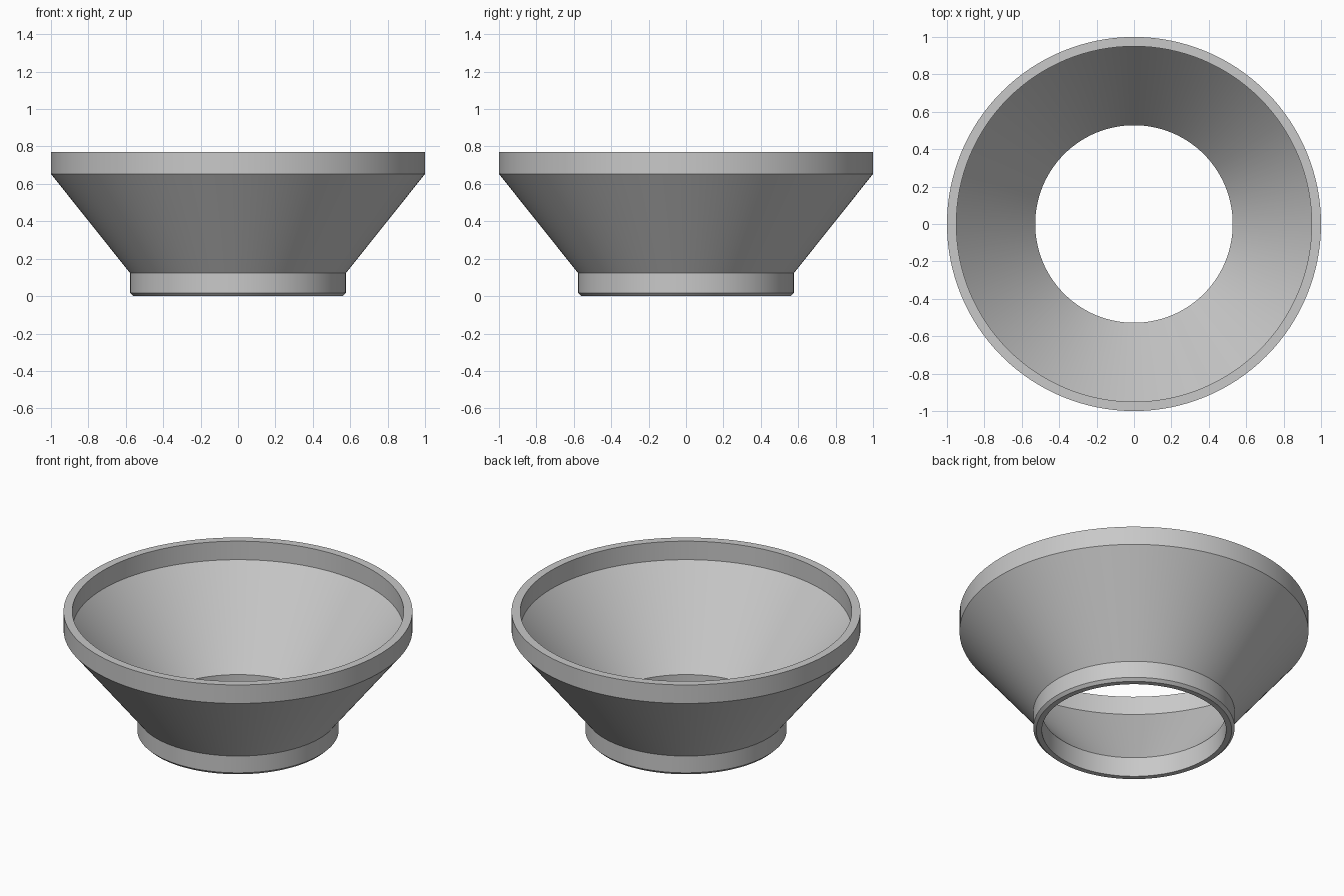
import bpy
import bmesh
import math

cube = bpy.data.objects.get("Cube")
if cube:
    bpy.data.objects.remove(cube, do_unlink=True)

SEGMENTS = 128

# Single plain grey
grey = bpy.data.materials.new("light_grey")
grey.use_nodes = True
colour = (0.58, 0.58, 0.58, 1.0)
grey.diffuse_color = colour
grey.node_tree.nodes["Principled BSDF"].inputs["Base Color"].default_value = colour

# Closed wall section (radius, height): outside going up, then inside going down
section = [
    (0.56, 0.0), (0.577, 0.017),      # chamfered foot
    (0.577, 0.123), (1.0, 0.653),     # collar and flared cone
    (1.0, 0.77), (0.95, 0.77),        # rim
    (0.95, 0.653), (0.528, 0.123),    # inner cone
    (0.528, 0.0),                     # bore
]


def lathe(name, profile, material):
    """Revolve a closed section around the z axis."""
    bm = bmesh.new()
    rings = []
    for i in range(SEGMENTS):
        a = math.tau * i / SEGMENTS
        rings.append([bm.verts.new((r * math.cos(a), r * math.sin(a), z))
                      for r, z in profile])
    for i, ring in enumerate(rings):
        after = rings[(i + 1) % SEGMENTS]
        for j in range(len(profile)):
            k = (j + 1) % len(profile)
            bm.faces.new((ring[j], after[j], after[k], ring[k]))
    bmesh.ops.recalc_face_normals(bm, faces=bm.faces)
    mesh = bpy.data.meshes.new(name)
    bm.to_mesh(mesh)
    bm.free()
    mesh.materials.append(material)
    obj = bpy.data.objects.new(name, mesh)
    bpy.context.collection.objects.link(obj)
    bpy.ops.object.select_all(action="DESELECT")
    obj.select_set(True)
    bpy.context.view_layer.objects.active = obj
    bpy.ops.object.shade_smooth_by_angle(angle=math.radians(25))
    return obj


lathe("funnel_ring", section, grey)
